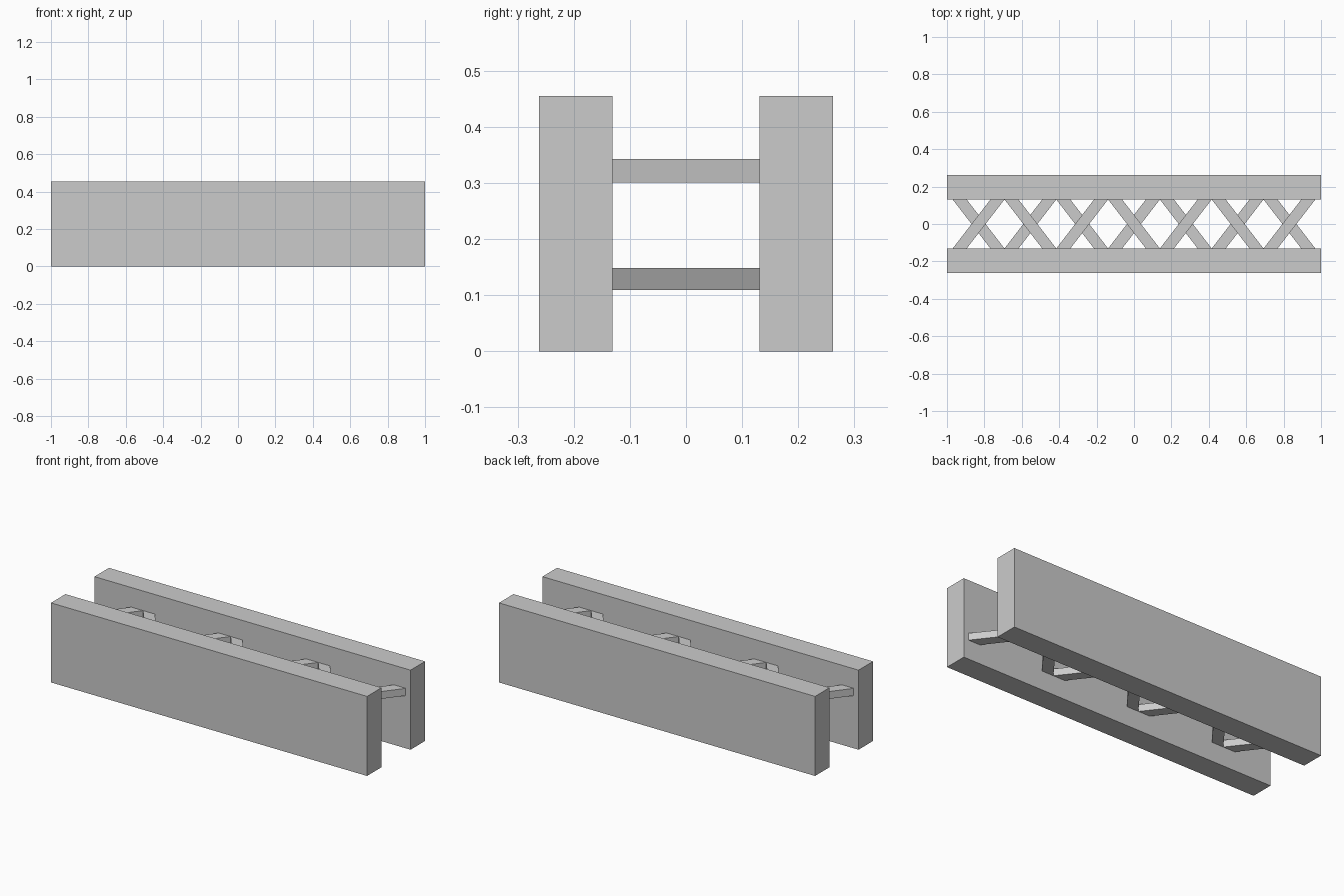
import bpy

if "Cube" in bpy.data.objects:
    bpy.data.objects.remove(bpy.data.objects["Cube"])

INNER, OUTER = 0.131, 0.262     # wall faces in y
HEIGHT = 0.455
PITCH = 0.277                   # spacing of the braces along x
BAR = 0.075                     # brace width measured along x
COUNT = 7


def prism(name, outline, z0, z1):
    """Extrude a counter-clockwise four-point outline from z0 to z1."""
    n = len(outline)
    verts = [(x, y, z) for z in (z0, z1) for x, y in outline]
    faces = [tuple(reversed(range(n))), tuple(range(n, 2 * n))]
    faces += [(i, (i + 1) % n, n + (i + 1) % n, n + i) for i in range(n)]
    mesh = bpy.data.meshes.new(name)
    mesh.from_pydata(verts, [], faces)
    obj = bpy.data.objects.new(name, mesh)
    bpy.context.collection.objects.link(obj)
    return obj


# Two long side walls
for name, y0, y1 in (("front_wall", -OUTER, -INNER), ("back_wall", INNER, OUTER)):
    prism(name, [(-1, y0), (1, y0), (1, y1), (-1, y1)], 0, HEIGHT)

# Zigzag braces between the walls; the two levels mirror each other
h = PITCH / 2
for level, z0, z1, start in (("upper", 0.301, 0.343, 1), ("lower", 0.109, 0.149, -1)):
    for i in range(COUNT):
        c = (i - (COUNT - 1) / 2) * PITCH
        lean = start * (-1) ** i
        shift = lean * (h - BAR / 2)
        b, t = c - shift, c + shift
        w = BAR / 2
        prism(f"{level}_brace_{i + 1}",
              [(b - w, -INNER), (b + w, -INNER), (t + w, INNER), (t - w, INNER)],
              z0, z1)
